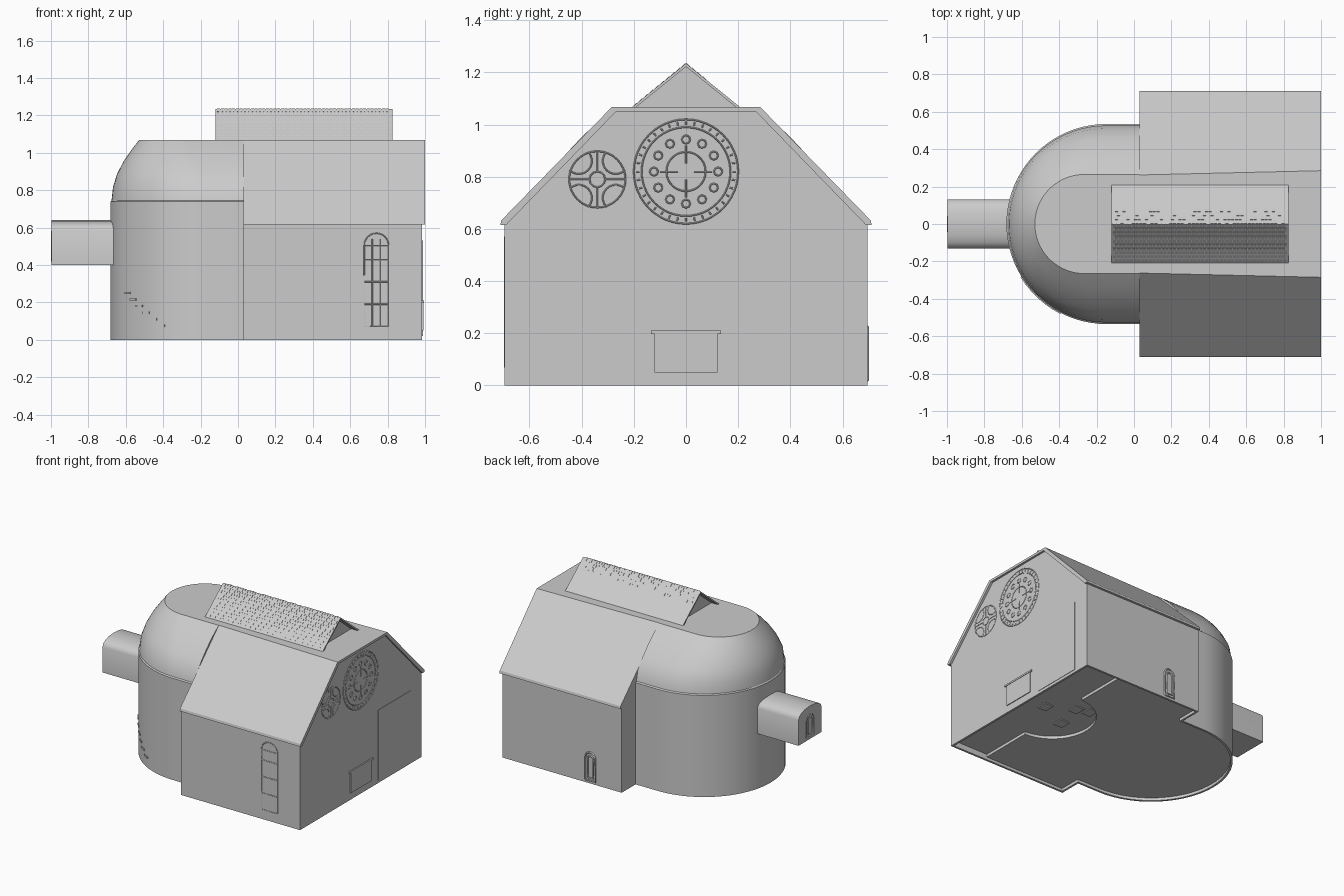
import bpy, bmesh, math, random
from math import pi, cos, sin
from mathutils import Vector, Matrix

random.seed(4)
cube = bpy.data.objects.get("Cube")
if cube:
    bpy.data.objects.remove(cube, do_unlink=True)

stone = bpy.data.materials.new("pale_grey")
stone.use_nodes = True
grey = (0.6, 0.6, 0.6, 1)
stone.diffuse_color = grey
for node in stone.node_tree.nodes:
    if node.type == 'BSDF_PRINCIPLED':
        node.inputs["Base Color"].default_value = grey
        node.inputs["Roughness"].default_value = 0.8


def finish(name, bm):
    bmesh.ops.recalc_face_normals(bm, faces=bm.faces)
    mesh = bpy.data.meshes.new(name)
    bm.to_mesh(mesh)
    bm.free()
    mesh.materials.append(stone)
    obj = bpy.data.objects.new(name, mesh)
    bpy.context.scene.collection.objects.link(obj)
    return obj


def loft(name, rings):
    """Skin a stack of equal-length rings and cap both ends."""
    bm = bmesh.new()
    rows = [[bm.verts.new(p) for p in ring] for ring in rings]
    n = len(rows[0])
    for a, b in zip(rows, rows[1:]):
        for i in range(n):
            j = (i + 1) % n
            bm.faces.new((a[i], a[j], b[j], b[i]))
    bm.faces.new(rows[0])
    bm.faces.new(rows[-1])
    return finish(name, bm)


def prism(name, pts, axis, lo, hi):
    """Extrude a 2D profile along an axis."""
    place = {'x': lambda p, t: (t, p[0], p[1]),
             'y': lambda p, t: (p[0], t, p[1]),
             'z': lambda p, t: (p[0], p[1], t)}[axis]
    return loft(name, [[place(p, t) for p in pts] for t in (lo, hi)])


def rect(a0, a1, b0, b1):
    return [(a0, b0), (a1, b0), (a1, b1), (a0, b1)]


def stadium(r, tip, end, n=40):
    """Rounded end at x = tip, square end at x = end."""
    arc = [-pi / 2 - pi * i / n for i in range(n + 1)]
    return [(end, -r)] + [(tip + r + r * cos(a), r * sin(a)) for a in arc] + [(end, r)]


def bake(obj):
    deps = bpy.context.evaluated_depsgraph_get()
    mesh = bpy.data.meshes.new_from_object(obj.evaluated_get(deps))
    name = obj.name
    bpy.data.objects.remove(obj, do_unlink=True)
    new = bpy.data.objects.new(name, mesh)
    new.name = name
    bpy.context.scene.collection.objects.link(new)
    return new


def carve(obj, cutters):
    for c in cutters:
        mod = obj.modifiers.new("carve", 'BOOLEAN')
        mod.operation, mod.object, mod.solver = 'DIFFERENCE', c, 'EXACT'
    return bake(obj)


def smooth(obj, degrees=25):
    obj.data.shade_smooth()
    obj.data.set_sharp_from_angle(angle=math.radians(degrees))


def tracery(name, lines, side, level, depth=0.003):
    """Thin bars along 2D polylines drawn on a wall."""
    curve = bpy.data.curves.new(name, 'CURVE')
    curve.dimensions = '3D'
    curve.bevel_depth, curve.bevel_resolution = depth, 0
    curve.materials.append(stone)
    for line in lines:
        sp = curve.splines.new('POLY')
        sp.points.add(len(line) - 1)
        for pt, (u, v) in zip(sp.points, line):
            pt.co = (level, u, v, 1) if side == 'x' else (u, level, v, 1)
    obj = bpy.data.objects.new(name, curve)
    bpy.context.scene.collection.objects.link(obj)
    return bake(obj)


def circle(u, v, r, n=32, start=0, sweep=2 * pi):
    return [(u + r * cos(start + sweep * i / n), v + r * sin(start + sweep * i / n))
            for i in range(n + 1)]


def arch(u, w, z0, z1):
    top = circle(u, z1 - w, w, 12, 0, pi)
    return [(u + w, z0)] + top + [(u - w, z0), (u + w, z0)]


# Main hall body and overhanging roof shell
half = [(0.695, 0), (0.695, 0.615), (0.27, 1.05)]
hall = prism("hall_walls", half + [(-y, z) for y, z in reversed(half)], 'x', 0.03, 0.985)
slope = [(0.712, 0.615), (0.708, 0.633), (0.285, 1.067)]
under = [(0.268, 1.05), (0.69, 0.615)]


def mirrored(outer, inner):
    return (outer + [(-y, z) for y, z in reversed(outer)]
            + [(-y, z) for y, z in reversed(inner)] + inner)


roof = prism("hall_roof", mirrored(slope, under), 'x', 0.03, 1.0)
for v in roof.data.vertices:
    if v.co.x < 0.1 and v.co.z > 1.06:
        v.co.y *= 0.92

# Rounded apse with its dome
dome = [(0.535, -0.682, 0), (0.535, -0.682, 0.738), (0.526, -0.676, 0.745),
        (0.51, -0.668, 0.82), (0.458, -0.645, 0.89), (0.396, -0.61, 0.957),
        (0.332, -0.57, 1.015), (0.265, -0.53, 1.067)]
apse = loft("apse", [[(x, y, z) for x, y in stadium(r, tip, 0.03)] for r, tip, z in dome])

# Shallow recesses under the floor
cut_hall = prism("cut_hall", rect(0.045, 0.97, -0.68, 0.68), 'z', -0.1, 0.02)
cut_apse = prism("cut_apse", stadium(0.52, -0.667, 0.06), 'z', -0.1, 0.02)
cut_stage = prism("cut_stage", rect(0.69, 0.97, -0.68, 0.68), 'z', -0.1, 0.04)
cut_round = prism("cut_round", stadium(0.29, 0.41, 0.8), 'z', -0.1, 0.04)
hall = carve(hall, [cut_hall, cut_apse, cut_stage, cut_round])
apse = carve(apse, [cut_apse])
smooth(apse)
for c in (cut_hall, cut_apse, cut_stage, cut_round):
    bpy.data.objects.remove(c, do_unlink=True)
for i, (x, y) in enumerate([(0.8, 0.05), (0.62, 0.15), (0.53, 0.18), (0.58, -0.05)]):
    prism(f"floor_plate_{i + 1}", rect(x - 0.035, x + 0.035, y - 0.04, y + 0.04), 'z', 0.033, 0.041)

# Ridge lantern: thin chevron roof, set-back gables
prism("lantern_roof", mirrored([(0.21, 1.065), (0, 1.235)], [(0, 1.222), (0.194, 1.065)]),
      'x', -0.12, 0.825)
prism("lantern_gables", [(-0.2, 1.06), (0.2, 1.06), (0, 1.226)], 'x', -0.07, 0.775)

# Roof tiles, dense at the front and worn away at the back
bm = bmesh.new()
pitch = math.atan2(0.17, 0.21)
rows, cols = 10, 46
for side in (-1, 1):
    for r in range(rows):
        for c in range(cols):
            if side == 1 and (r > 3 or random.random() < 0.25 + 0.2 * r):
                continue
            t = (r + 0.5) / rows
            x = -0.108 + 0.92 * (c + 0.25 + 0.5 * (r % 2)) / cols
            pos = Vector((x, side * 0.207 * t, 1.235 - 0.17 * t))
            m = (Matrix.Translation(pos) @ Matrix.Rotation(-side * (pitch + 0.12), 4, 'X')
                 @ Matrix.Diagonal((0.016, 0.024, 0.004, 1)))
            bmesh.ops.create_cube(bm, size=1, matrix=m)
finish("lantern_tiles", bm)

# Projecting porch with a rounded top
corner = [(0.132, 0.4), (0.132, 0.585), (0.122, 0.607), (0.1, 0.623), (0.06, 0.635), (0, 0.64)]
porch = prism("porch", corner + [(-y, z) for y, z in reversed(corner[:-1])], 'x', -0.996, -0.6)
smooth(porch, 40)
tracery("porch_window", [arch(0, 0.042, 0.42, 0.58), arch(0, 0.025, 0.44, 0.56)], 'x', -0.997)

# Tall front window with glazing bars
bars = [arch(0.74, 0.065, 0.07, 0.57)]
bars += [[(0.74 + dx, 0.07), (0.74 + dx, 0.54)] for dx in (-0.022, 0.022)]
bars += [[(0.675, z), (0.805, z)] for z in (0.19, 0.31, 0.43, 0.505)]
tracery("front_window", bars, 'y', -0.695)

# Arched back door
tracery("back_door_frame", [arch(0.28, 0.04, 0.02, 0.225), arch(0.28, 0.022, 0.04, 0.2)],
        'y', 0.696, 0.006)

# Round gable windows
rose = [circle(0, 0.82, r, 48) for r in (0.2, 0.17, 0.075)]
for k in range(36):
    a = 2 * pi * k / 36
    rose.append([(r * cos(a), 0.82 + r * sin(a)) for r in (0.178, 0.192)])
for k in range(12):
    a = 2 * pi * k / 12
    rose.append(circle(0.123 * cos(a), 0.82 + 0.123 * sin(a), 0.016, 8))
for k in range(4):
    a = pi * k / 2
    rose.append([(r * cos(a), 0.82 + r * sin(a)) for r in (0.03, 0.1)])
tracery("large_round_window", rose, 'x', 0.985)
small = [circle(-0.34, 0.79, 0.108), circle(-0.34, 0.79, 0.03, 12)]
for k in range(4):
    a = pi * k / 2
    small.append([(-0.34 + r * cos(a), 0.79 + r * sin(a)) for r in (0.03, 0.108)])
    b = a + pi / 4
    small.append(circle(-0.34 + 0.1 * cos(b), 0.79 + 0.1 * sin(b), 0.05, 10, b + pi / 2, pi))
tracery("small_round_window", small, 'x', 0.985)

# Gable entrance, lintel and side panel
prism("entrance_panel", rect(-0.12, 0.12, 0.05, 0.205), 'x', 0.98, 0.991)
prism("entrance_lintel", rect(-0.135, 0.135, 0.198, 0.21), 'x', 0.98, 0.994)
prism("side_panel", rect(0.2, 0.57, 0.02, 0.53), 'x', 0.98, 0.988)

# Worn steps along the apse wall
for i in range(6):
    a = pi + 0.6 + 0.09 * i
    p = Vector((-0.147 + 0.535 * cos(a), 0.535 * sin(a), 0.25 - 0.035 * i))
    bm = bmesh.new()
    bmesh.ops.create_cube(bm, size=1, matrix=Matrix.Translation(p) @ Matrix.Rotation(a, 4, 'Z')
                          @ Matrix.Diagonal((0.01, 0.05, 0.012, 1)))
    finish(f"wall_step_{i + 1}", bm)
